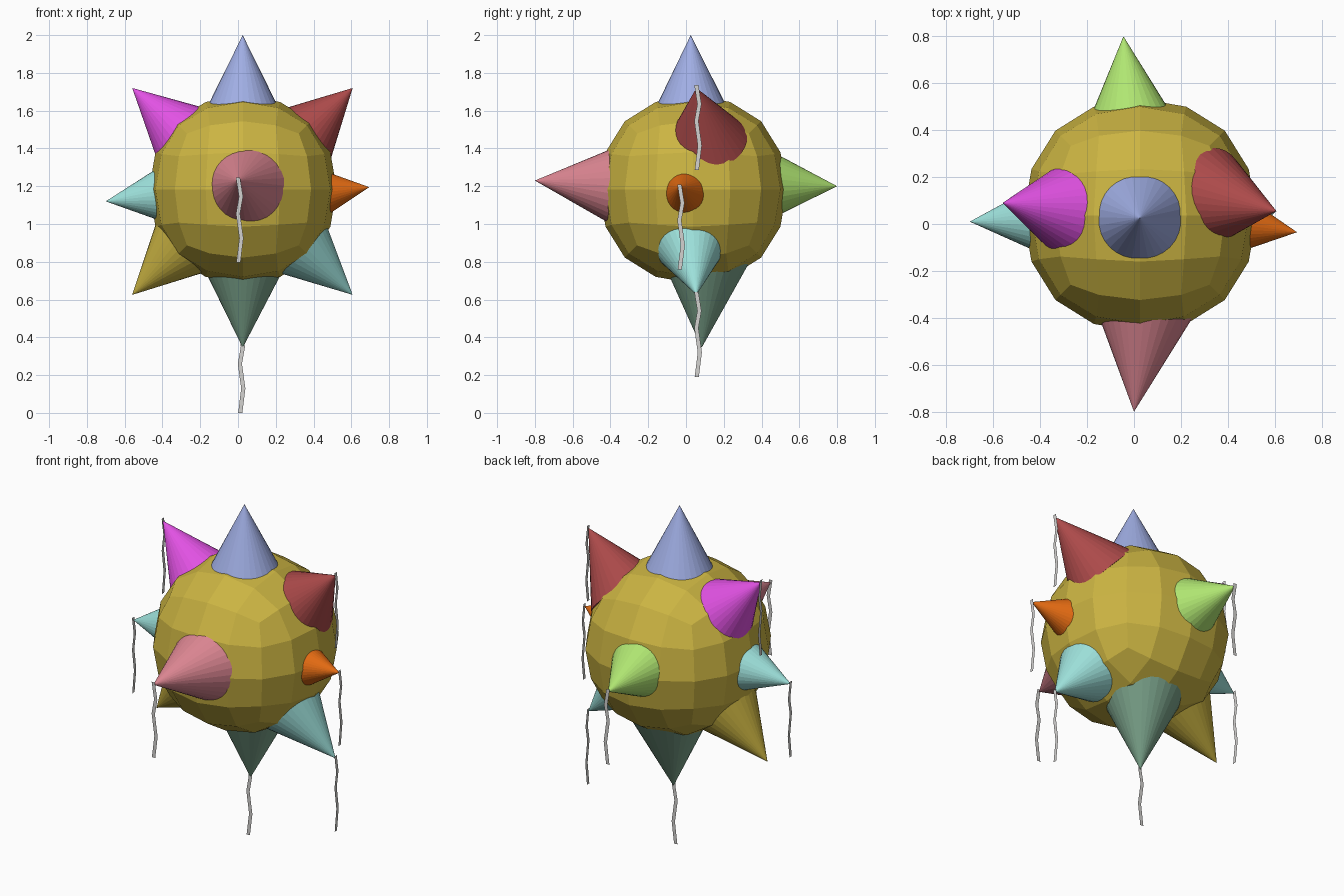
import bpy
import bmesh
from mathutils import Vector

cube = bpy.data.objects.get("Cube")
if cube:
    bpy.data.objects.remove(cube, do_unlink=True)


def material(name, rgb):
    linear = [((c / 255 + 0.055) / 1.055) ** 2.4 for c in rgb] + [1.0]
    mat = bpy.data.materials.new(name)
    mat.use_nodes = True
    mat.diffuse_color = linear
    mat.node_tree.nodes["Principled BSDF"].inputs["Base Color"].default_value = linear
    return mat


mustard = material("mustard", (203, 180, 66))
blue = material("periwinkle", (160, 174, 228))
green = material("sage_green", (122, 162, 138))
pink = material("pink", (220, 134, 146))
lime = material("lime", (176, 230, 114))
orange = material("orange", (226, 106, 18))
cyan = material("pale_cyan", (158, 226, 220))
magenta = material("magenta", (226, 82, 228))
red = material("brick_red", (172, 74, 74))
grey = material("string_grey", (212, 210, 208))


def add_object(name, bm, mat):
    mesh = bpy.data.meshes.new(name)
    bm.to_mesh(mesh)
    bm.free()
    mesh.materials.append(mat)
    obj = bpy.data.objects.new(name, mesh)
    bpy.context.collection.objects.link(obj)
    return obj


# Faceted round body: a cube rounded by subdivision
bm = bmesh.new()
bmesh.ops.create_cube(bm, size=1.184)
body = add_object("body", bm, mustard)
body.location = (0.026, 0.037, 1.183)
subsurf = body.modifiers.new("rounding", 'SUBSURF')
subsurf.levels = subsurf.render_levels = 2


def spike(name, apex, foot, radius, mat):
    """Cone with its tip at apex; radius is its size where it meets the body."""
    apex, foot = Vector(apex), Vector(foot)
    axis = (apex - foot) * 1.25
    bm = bmesh.new()
    bmesh.ops.create_cone(bm, cap_ends=True, segments=32, radius1=radius * 1.25,
                          radius2=0, depth=axis.length)
    obj = add_object(name, bm, mat)
    obj.location = apex - axis / 2
    obj.rotation_mode = 'QUATERNION'
    obj.rotation_quaternion = axis.to_track_quat('Z', 'Y')


def string(name, top, across):
    """Flat wavy ribbon hanging down from top, widened along across."""
    across = Vector(across)
    bm = bmesh.new()
    rows = []
    for drop, sway in ((0, 0), (0.1, 0.016), (0.19, 0), (0.32, 0.018), (0.45, 0.002)):
        centre = Vector(top) + across * sway - Vector((0, 0, drop))
        rows.append([bm.verts.new(centre + across * s) for s in (-0.011, 0.011)])
    for a, b in zip(rows, rows[1:]):
        bm.faces.new((a[0], a[1], b[1], b[0]))
    add_object(name, bm, grey)


# Spikes: name, tip, centre where it meets the body, radius there, colour
spikes = [
    ("top", (0.025, 0.025, 2.0), (0.025, 0.028, 1.64), 0.178, blue),
    ("bottom", (0.025, 0.083, 0.345), (0.03, 0.1, 0.74), 0.2, green),
    ("front", (0.0, -0.8, 1.23), (0.04, -0.41, 1.205), 0.192, pink),
    ("back", (-0.045, 0.8, 1.2), (-0.018, 0.48, 1.205), 0.164, lime),
    ("left", (0.695, -0.035, 1.195), (0.49, -0.007, 1.17), 0.104, orange),
    ("right", (-0.7, 0.01, 1.12), (-0.437, 0.02, 1.15), 0.13, cyan),
    ("upper_right", (-0.56, 0.09, 1.72), (-0.32, 0.067, 1.495), 0.173, magenta),
    ("upper_left", (0.607, 0.055, 1.72), (0.378, 0.1, 1.493), 0.172, red),
    ("lower_left", (0.607, 0.055, 0.625), (0.35, 0.025, 0.865), 0.175, cyan),
    ("lower_right", (-0.56, 0.03, 0.625), (-0.3, 0.035, 0.88), 0.187, mustard),
]
for side, tip, foot, radius, mat in spikes:
    spike(side + "_spike", tip, foot, radius, mat)
    # Strings hang from every tip but the top and the lower right
    if side == "bottom":
        string("bottom_string", (0.01, 0.08, 0.45), (1, 0, 0))
    elif side not in ("top", "lower_right"):
        across = (1, 0, 0) if side in ("front", "back") else (0, 1, 0)
        string(side + "_string", (tip[0], tip[1], tip[2] + 0.015), across)
